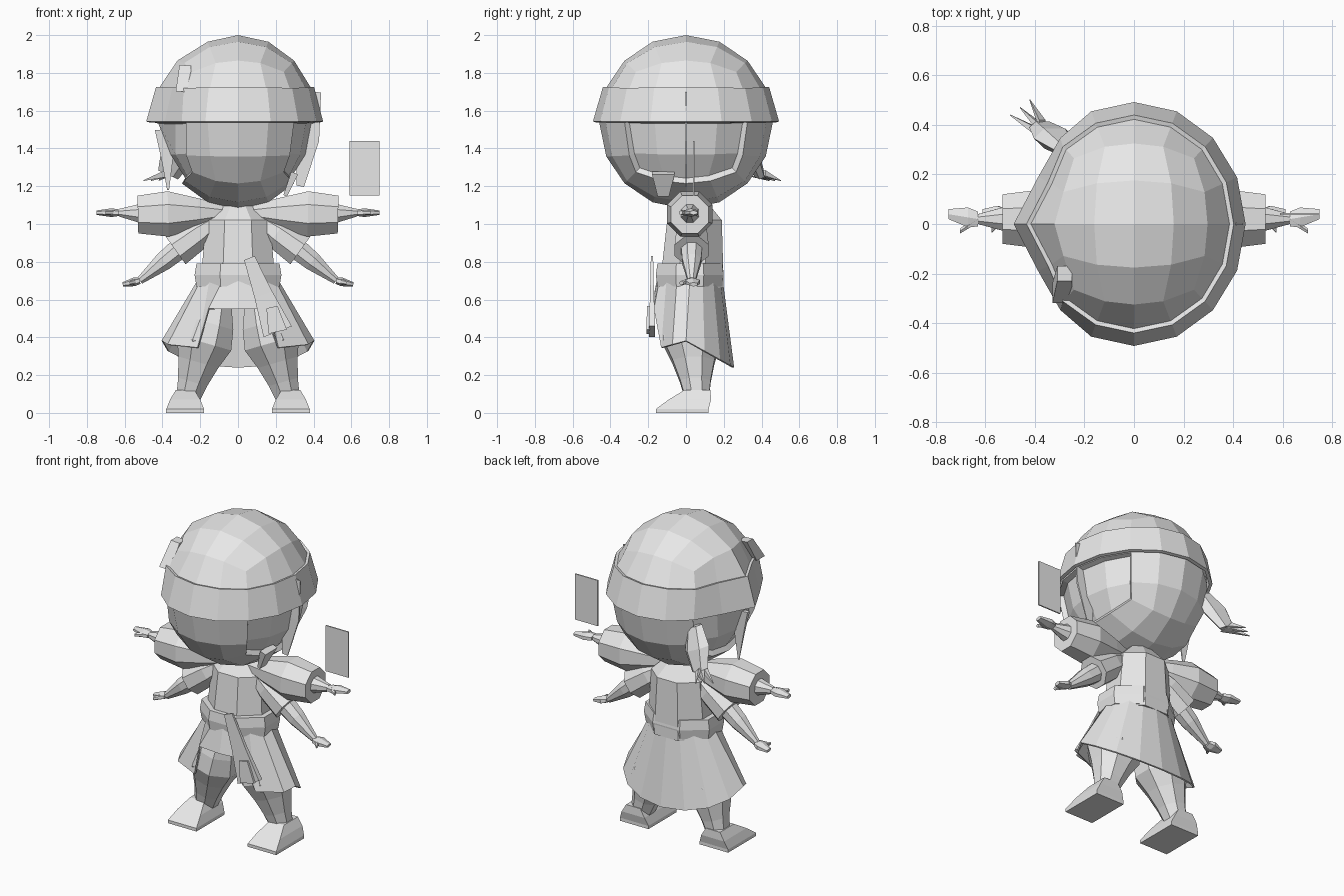
import bpy, bmesh, math
from mathutils import Vector

if "Cube" in bpy.data.objects:
    bpy.data.objects.remove(bpy.data.objects["Cube"], do_unlink=True)

GREY = (0.8, 0.8, 0.8, 1)
material = bpy.data.materials.new("light grey")
material.use_nodes = True
material.diffuse_color = GREY
material.node_tree.nodes["Principled BSDF"].inputs["Base Color"].default_value = GREY


def finish(name, bm, thickness=0):
    bmesh.ops.recalc_face_normals(bm, faces=bm.faces)
    mesh = bpy.data.meshes.new(name)
    bm.to_mesh(mesh)
    bm.free()
    mesh.materials.append(material)
    ob = bpy.data.objects.new(name, mesh)
    bpy.context.collection.objects.link(ob)
    if thickness:
        mod = ob.modifiers.new("thickness", "SOLIDIFY")
        mod.thickness = thickness
        mod.offset = 0


def loft(name, rings, caps=True, thickness=0):
    bm = bmesh.new()
    loops = [[bm.verts.new(point) for point in ring] for ring in rings]
    count = len(loops[0])
    for lower, upper in zip(loops, loops[1:]):
        for i in range(count):
            j = (i + 1) % count
            bm.faces.new((lower[i], lower[j], upper[j], upper[i]))
    if caps:
        bm.faces.new(loops[0])
        bm.faces.new(loops[-1])
    finish(name, bm, thickness)


def limb(name, start, end, radii, depth=1, side=1, sides=8):
    # Evenly spaced rings from start to end; depth scales each ring along y
    start, end = Vector(start), Vector(end)
    along_y = Vector((0, 1, 0))
    sideways = (end - start).cross(along_y).normalized()
    corner = 1 / math.cos(math.pi / sides)
    rings = []
    for step, radius in enumerate(radii):
        centre = start.lerp(end, step / (len(radii) - 1))
        ring = []
        for i in range(sides):
            angle = (i + 0.5) * math.tau / sides
            point = centre + radius * corner * (along_y * depth * math.cos(angle)
                                                + sideways * math.sin(angle))
            ring.append((side * point.x, point.y, point.z))
        rings.append(ring)
    loft(name, rings)


def quad_sphere():
    # Rounded cube whose rows next to the equator are level
    bm = bmesh.new()
    bmesh.ops.create_cube(bm, size=2)
    bmesh.ops.subdivide_edges(bm, edges=bm.edges[:], cuts=3, use_grid_fill=True)
    for v in bm.verts:
        v.co = Vector([math.tan(c * math.pi / 4) for c in v.co]).normalized()
        if 0.2 < abs(v.co.z) < 0.4:
            v.co.z = math.copysign(0.4, v.co.z)
            v.co.normalize()
    return bm


def place_on_neck(bm):
    # The right side of the head is a wedge, the rest is round
    for v in bm.verts:
        if v.co.x < -0.7 and v.co.z > -0.1:
            v.co.x *= 1.08 if abs(v.co.y) < 0.1 else 0.93
        v.co = Vector((v.co.x * 0.42, v.co.y * 0.46, v.co.z * 0.46 + 1.54))


# Head with a shallow recess under the band on each side
bm = quad_sphere()
place_on_neck(bm)
for side in (1, -1):
    bm.normal_update()
    recess = [f for f in bm.faces
              if f.normal.x * side > max(abs(f.normal.y), abs(f.normal.z))
              and f.calc_center_median().z < 1.53]
    bmesh.ops.inset_region(bm, faces=recess, thickness=0.015, depth=-0.03)
finish("head", bm)

# Flared band around the head
bm = quad_sphere()
outside = [f for f in bm.faces if not 0 < f.calc_center_median().z < 0.35]
bmesh.ops.delete(bm, geom=outside, context="FACES")
for v in bm.verts:
    flare = 1.05 if v.co.z < 0.1 else 1.02
    v.co.x *= flare
    v.co.y *= flare
place_on_neck(bm)
finish("head_band", bm, 0.02)

# Thin ridges and locks at the sides of the head
limb("left_ridge", (0.33, 0, 1.2), (0.41, 0, 1.7), (0.02, 0.06, 0.03), depth=0.1, sides=4)
limb("right_lock", (-0.37, 0, 1.18), (-0.38, 0, 1.5), (0.005, 0.03, 0.06), depth=0.2, sides=4)
limb("front_lock", (0.25, -0.12, 1.15), (0.3, -0.12, 1.27), (0.01, 0.02), depth=3, sides=4)
limb("panel_rim", (-0.29, -0.28, 1.7), (-0.28, -0.2, 1.84), (0.04, 0.03), sides=4)

# Ragged tuft behind the right side
limb("tuft", (-0.27, 0.3, 1.48), (-0.37, 0.39, 1.26), (0.05, 0.08, 0.05), depth=0.5, sides=6)
for i in range(3):
    limb(f"tuft_spike_{i}", (-0.37, 0.4 - i * 0.02, 1.27),
         (-0.42 - i * 0.04, 0.5 - i * 0.03, 1.23), (0.02, 0.002), sides=4)

# Torso and belt
limb("torso", (0, 0.03, 0.66), (0, 0.05, 1.14), (0.2, 0.19, 0.18, 0.17, 0.05), depth=0.85)
limb("belt", (0, 0.02, 0.67), (0, 0.02, 0.79), (0.22, 0.23, 0.22), depth=0.78)

# Skirt, raised at the front and long at the back
waist, hem = [], []
for i in range(16):
    c, s = math.cos(i * math.tau / 16), math.sin(i * math.tau / 16)
    waist.append((c * 0.21, s * 0.17 + 0.02, 0.7))
    raised = s < -0.8
    spread = 0.3 if -0.8 < s < -0.6 else 0.4
    reach = 0.25 if s > 0 else 0.18
    height = 0.55 if raised else 0.38 - 0.14 * max(s, 0) + 0.05 * min(s, 0)
    hem.append((c * spread, s * reach, height))
loft("skirt", [waist, hem], caps=False, thickness=0.01)

# Hanging sash
limb("sash", (0.06, -0.18, 0.82), (0.21, -0.18, 0.43), (0.03, 0.05, 0.08), depth=0.2, sides=4)
limb("sash_end", (0.18, -0.2, 0.56), (0.21, -0.2, 0.43), (0.03, 0.05), depth=0.2, sides=4)

ARMS = {"upper": ((0.05, 0.02, 1.06), (0.53, 0.02, 1.05), (0.63, 0.02, 1.06), (0.75, 0.04, 1.06)),
        "lower": ((0.08, 0.03, 1.04), (0.33, 0.03, 0.86), (0.52, 0.03, 0.7), (0.61, 0.04, 0.68))}
SLEEVES = {"upper": (0.03, 0.08, 0.12, 0.1), "lower": (0.04, 0.08, 0.09)}

for side, label in ((1, "left"), (-1, "right")):
    # Legs and feet
    limb(f"{label}_leg", (0.12, 0.01, 0.58), (0.27, 0.06, 0.06),
         (0.09, 0.13, 0.15, 0.11, 0.08, 0.06), side=side)
    limb(f"{label}_sole", (0.28, -0.02, 0), (0.28, -0.02, 0.02), (0.1, 0.1),
         depth=1.4, side=side, sides=4)
    limb(f"{label}_foot", (0.28, -0.02, 0.02), (0.28, 0.06, 0.12), (0.1, 0.08, 0.05),
         depth=1.4, side=side, sides=4)
    # Two arms on each side, with sleeves, hands and thumbs
    for level, (shoulder, cuff, wrist, tip) in ARMS.items():
        name = f"{label}_{level}"
        elbow = Vector(shoulder).lerp(Vector(cuff), 0.75)
        knuckle = Vector(wrist).lerp(Vector(tip), 0.6) - Vector((0, 0.06, 0))
        limb(f"{name}_sleeve", shoulder, cuff, SLEEVES[level], side=side)
        limb(f"{name}_forearm", elbow, wrist, (0.06, 0.05, 0.02), side=side)
        limb(f"{name}_hand", wrist, tip, (0.015, 0.02, 0.015, 0.01), depth=2, side=side, sides=6)
        limb(f"{name}_thumb", wrist, knuckle, (0.015, 0.01), side=side, sides=6)

# Floating card beside the head
limb("floating_card", (0.67, 0.04, 1.15), (0.67, 0.04, 1.44), (0.08, 0.08), depth=0.05, sides=4)
